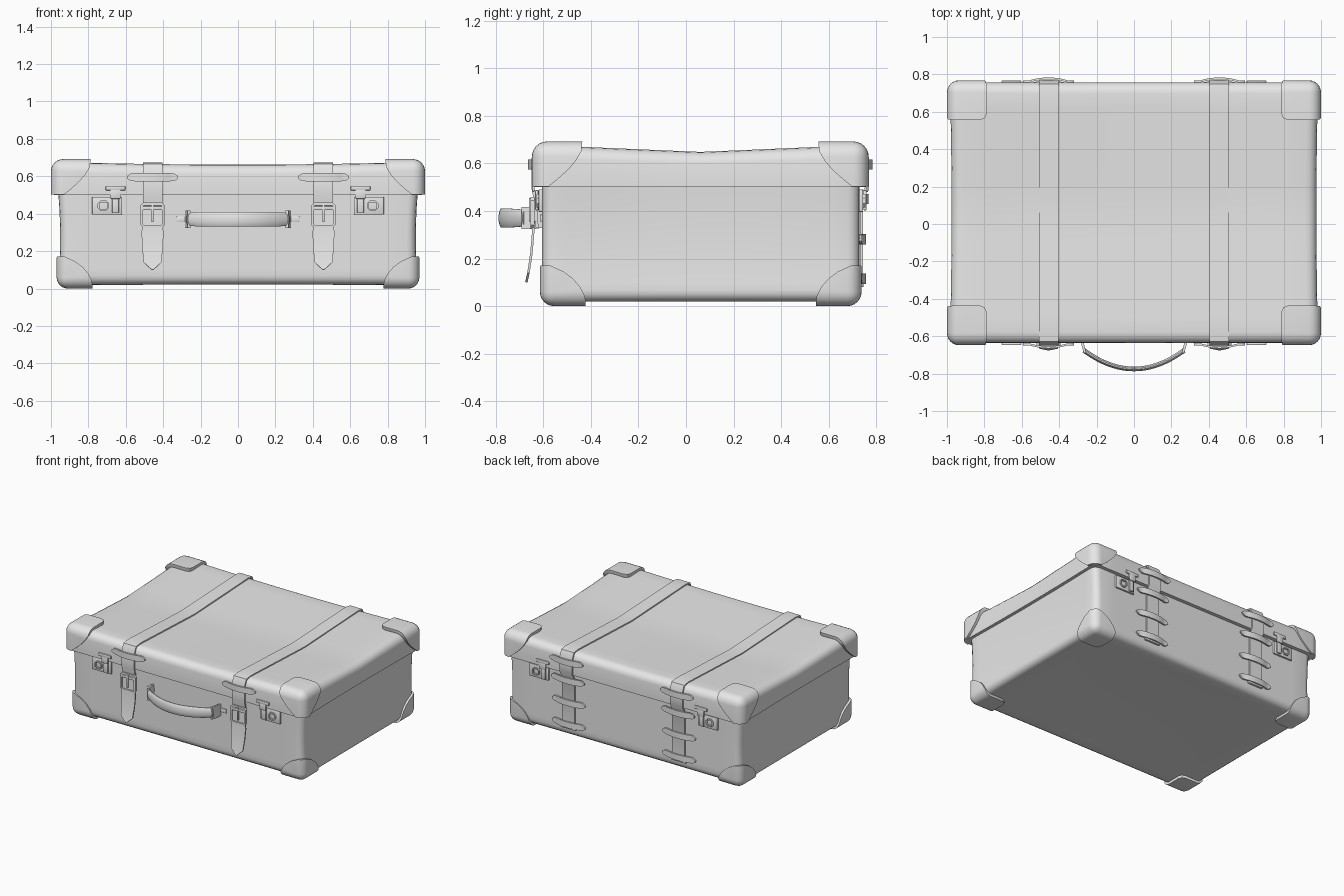
import bpy, bmesh, math
from mathutils import Vector, Matrix

old = bpy.data.objects.get("Cube")
if old:
    bpy.data.objects.remove(old, do_unlink=True)

grey = bpy.data.materials.new("plain grey")
grey.use_nodes = True
grey.diffuse_color = (0.8, 0.8, 0.8, 1)
grey.node_tree.nodes["Principled BSDF"].inputs["Base Color"].default_value = (0.8, 0.8, 0.8, 1)

CY = 0.062        # depth centre of the case
HY = 0.7          # half depth
made = []


def finish(name, bm):
    bmesh.ops.recalc_face_normals(bm, faces=bm.faces)
    mesh = bpy.data.meshes.new(name)
    bm.to_mesh(mesh)
    bm.free()
    mesh.materials.append(grey)
    obj = bpy.data.objects.new(name, mesh)
    bpy.context.collection.objects.link(obj)
    made.append(obj)
    return obj


def box_bm(lo, hi, radius=0, keep=None, segments=4):
    """Box between two corners; edges rounded except those lying at z = keep."""
    bm = bmesh.new()
    lo, hi = Vector(lo), Vector(hi)
    bmesh.ops.create_cube(bm, size=1, matrix=Matrix.Translation((lo + hi) / 2)
                          @ Matrix.Diagonal((*(hi - lo), 1)))
    if radius:
        edges = [e for e in bm.edges if keep is None
                 or any(abs(v.co.z - keep) > 0.001 for v in e.verts)]
        bmesh.ops.bevel(bm, geom=edges, offset=radius, segments=segments,
                        profile=0.5, affect='EDGES', clamp_overlap=True)
    return bm


def slice_up(bm, axis, cuts):
    normal = Vector([float(i == axis) for i in range(3)])
    for c in cuts:
        bmesh.ops.bisect_plane(bm, geom=bm.verts[:] + bm.edges[:] + bm.faces[:],
                               plane_co=normal * c, plane_no=normal)


def spread(a, b, n):
    return [a + (b - a) * i / (n - 1) for i in range(n)]


def sag(x, y):
    return 0.03 * max(0, 1 - abs(y - CY) / HY) + 0.015 * max(0, 1 - x * x)


def sweep(name, path, half, thick, place, sides=4):
    """Sweep a flat (or lens-shaped) section along a 2D path; place maps (a, b, width)."""
    bm = bmesh.new()
    rings = []
    pts = [Vector(p) for p in path]
    halves = half if isinstance(half, list) else [half] * len(pts)
    for i, p in enumerate(pts):
        t = (pts[min(i + 1, len(pts) - 1)] - pts[max(i - 1, 0)]).normalized()
        n = Vector((-t.y, t.x))
        ring = []
        for k in range(sides):
            a = 2 * math.pi * (k + 0.5) / sides
            s = math.sqrt(2) if sides == 4 else 1
            q = p + n * (math.sin(a) * s * thick / 2)
            ring.append(bm.verts.new(place(q.x, q.y, math.cos(a) * s * halves[i])))
        rings.append(ring)
    for r0, r1 in zip(rings, rings[1:]):
        for k in range(sides):
            j = (k + 1) % sides
            bm.faces.new((r0[k], r0[j], r1[j], r1[k]))
    bm.faces.new(rings[0])
    bm.faces.new(rings[-1])
    return finish(name, bm)


# Lid: rounded tray with a saddle-shaped top
bm = box_bm((-0.985, -0.637, 0.5), (0.985, 0.757, 0.68), 0.06, keep=0.5)
slice_up(bm, 0, spread(-0.8, 0.8, 9))
slice_up(bm, 1, spread(-0.5, 0.62, 9))
for v in bm.verts:
    x, y, z = v.co
    v.co.z -= sag(x, y) * (z - 0.5) / 0.18
    v.co.x *= 1 - 0.01 * max(0, 1 - ((y - CY) / HY) ** 2)
finish("lid", bm)

# Body: rounded box with sides drawn in slightly
bm = box_bm((-0.963, -0.605, 0.018), (0.963, 0.73, 0.505), 0.05, keep=0.505)
slice_up(bm, 0, spread(-0.8, 0.8, 9))
slice_up(bm, 1, spread(-0.5, 0.62, 9))
slice_up(bm, 2, spread(0.1, 0.42, 4))
for v in bm.verts:
    x, y, z = v.co
    bow = max(0, 1 - ((y - CY) / HY) ** 2)
    v.co.x *= 1 - 0.012 * bow * z / 0.5 - 0.012 * max(0, 1 - ((z - 0.26) / 0.24) ** 2)
    v.co.z += 0.014 * bow * max(0, 1 - x * x) * (0.505 - z) / 0.5
finish("body", bm)


# Corner caps: a slightly larger rounded box trimmed to four tapered corners
def corner_caps(name, lo, hi, radius, profile):
    cutter = bmesh.new()
    for sx in (-1, 1):
        for sy in (-1, 1):
            ox = hi[0] if sx > 0 else lo[0]
            oy = hi[1] if sy > 0 else lo[1]
            rings = []
            for z, s in profile:
                r = min(0.035, s * 0.3)
                flat = [(-0.1, -0.1), (s, -0.1), (s, s - r), (s - 0.3 * r, s - 0.3 * r),
                        (s - r, s), (-0.1, s)]
                rings.append([cutter.verts.new((ox - sx * a, oy - sy * b, z)) for a, b in flat])
            for r0, r1 in zip(rings, rings[1:]):
                for k in range(6):
                    j = (k + 1) % 6
                    cutter.faces.new((r0[k], r0[j], r1[j], r1[k]))
            cutter.faces.new(rings[0])
            cutter.faces.new(rings[-1])
    tool = finish("corner_cutter", cutter)
    tool.hide_render = True
    caps = finish(name, box_bm(lo, hi, radius, segments=6))
    mod = caps.modifiers.new("trim", 'BOOLEAN')
    mod.operation, mod.object, mod.solver = 'INTERSECT', tool, 'EXACT'
    bpy.context.view_layer.objects.active = caps
    bpy.ops.object.modifier_apply(modifier=mod.name)
    made.remove(tool)
    bpy.data.objects.remove(tool, do_unlink=True)


corner_caps("lid_corners", (-1, -0.648, 0.4), (1, 0.768, 0.692), 0.065,
            [(0.502, 0.07), (0.53, 0.105), (0.57, 0.15), (0.61, 0.185), (0.65, 0.208), (0.72, 0.215)])
corner_caps("body_corners", (-0.97, -0.614, 0), (0.97, 0.738, 0.3), 0.06,
            [(-0.05, 0.195), (0.04, 0.19), (0.08, 0.17), (0.115, 0.14), (0.145, 0.1), (0.17, 0.045)])


# Fittings repeated on both sides
def arc_loop(name, cx, y, out, z):
    """Horizontal strap loop, bulging over the strap, with rounded ends."""
    path, halves = [], []
    for u in spread(-1, 1, 17):
        path.append((cx + 0.137 * u, y + out * 0.016 * max(0, math.cos(u * 2.2)) ** 0.7))
        halves.append(0.022 * max(0.25, math.sqrt(max(0, 1 - abs(u) ** 9))))
    sweep(name, path, halves, 0.011, lambda a, b, w: (a, b, z + w))


def plate(name, cx, y, cz, w, h, t, radius=0.004):
    finish(name, box_bm((cx - w / 2, y - t / 2, cz - h / 2), (cx + w / 2, y + t / 2, cz + h / 2),
                        min(radius, t / 3), segments=2))


def frame(name, cx, y, cz, w, h, bar, depth):
    """Closed rectangular ring standing in the front plane."""
    bm = bmesh.new()
    rings = []
    for dy in (-depth / 2, depth / 2):
        for inset in (0, bar):
            a, b = w / 2 - inset, h / 2 - inset
            c = 0.016 if inset == 0 else 0.004
            flat = [(-a + c, -b), (a - c, -b), (a, -b + c), (a, b - c),
                    (a - c, b), (-a + c, b), (-a, b - c), (-a, -b + c)]
            rings.append([bm.verts.new((cx + p, y + dy, cz + q)) for p, q in flat])
    for i, j in ((0, 1), (1, 3), (3, 2), (2, 0)):
        for k in range(8):
            m = (k + 1) % 8
            bm.faces.new((rings[i][k], rings[i][m], rings[j][m], rings[j][k]))
    finish(name, bm)


for side, sx in (("right", -1), ("left", 1)):
    cx = 0.457 * sx
    # Strap over the lid, down the back and down to the buckle in front
    top = [(y, 0.683 - sag(cx, y)) for y in spread(0.70, -0.575, 15)]
    strap = ([(0.737, 0.085), (0.738, 0.46), (0.764, 0.51), (0.764, 0.62), (0.745, 0.662)] + top
             + [(-0.625, 0.662), (-0.644, 0.62), (-0.644, 0.5), (-0.632, 0.44), (-0.626, 0.33)])
    sweep("strap_" + side, strap, 0.052, 0.012, lambda a, b, w: (cx + w, a, b))
    # Loose pointed strap end
    tail = [(-0.637, 0.45), (-0.64, 0.36), (-0.643, 0.3), (-0.65, 0.22), (-0.662, 0.14), (-0.671, 0.1)]
    sweep("strap_end_" + side, tail, [0.05, 0.05, 0.059, 0.055, 0.048, 0.004], 0.01,
          lambda a, b, w: (cx + w, a, b))
    # Buckle with prong and keeper
    frame("buckle_" + side, cx, -0.645, 0.392, 0.13, 0.135, 0.015, 0.018)
    plate("buckle_prong_" + side, cx, -0.654, 0.405, 0.012, 0.1, 0.012)
    plate("buckle_keeper_" + side, cx, -0.648, 0.43, 0.122, 0.02, 0.012)
    # Strap loops
    arc_loop("front_loop_" + side, cx, -0.643, -1, 0.595)
    for i, (y, z) in enumerate(((0.762, 0.595), (0.746, 0.45), (0.735, 0.28), (0.735, 0.115))):
        arc_loop(f"back_loop_{side}_{i + 1}", cx, y, 1, z)
    plate("strap_foot_" + side, cx, 0.737, 0.09, 0.125, 0.02, 0.018)
    # Locks on the front and back
    for face, wall, lid_wall, out in (("front", -0.605, -0.637, -1), ("back", 0.73, 0.757, 1)):
        tag = f"_{face}_{side}"
        plate("lock_plate" + tag, 0.7 * sx, wall + out * 0.006, 0.443, 0.16, 0.095, 0.016)
        frame("lock_frame" + tag, 0.72 * sx, wall + out * 0.018, 0.443, 0.06, 0.056, 0.01, 0.012)
        plate("lock_hasp_bar" + tag, 0.655 * sx, lid_wall + out * 0.004, 0.537, 0.105, 0.024, 0.012)
        plate("lock_hasp_neck" + tag, 0.655 * sx, lid_wall + out * 0.004, 0.505, 0.055, 0.05, 0.01)
        plate("lock_hasp_tongue" + tag, 0.655 * sx, wall + out * 0.022, 0.445, 0.035, 0.085, 0.014)
    # Handle mounts
    sweep("handle_mount_" + side, [(0.278 * sx, -0.6), (0.275 * sx, -0.64), (0.262 * sx, -0.69)],
          [0.04, 0.046, 0.046], 0.014, lambda a, b, w: (a, b, 0.37 + w))
    plate("handle_tab_" + side, 0.3 * sx, -0.608, 0.37, 0.06, 0.03, 0.012)

# Curved handle grip with a lens-shaped section
grip = [(0.268 * u, -0.775 + 0.1 * u * u) for u in spread(-1, 1, 25)]
sweep("handle_grip", grip, [0.041 - 0.007 * abs(a / 0.268) ** 6 for a, b in grip], 0.026,
      lambda a, b, w: (a, b, 0.37 + w), sides=12)

# Smooth shading with sharp edges kept
bpy.ops.object.select_all(action='DESELECT')
for obj in made:
    obj.select_set(True)
bpy.context.view_layer.objects.active = made[0]
bpy.ops.object.shade_smooth_by_angle(angle=math.radians(40))
